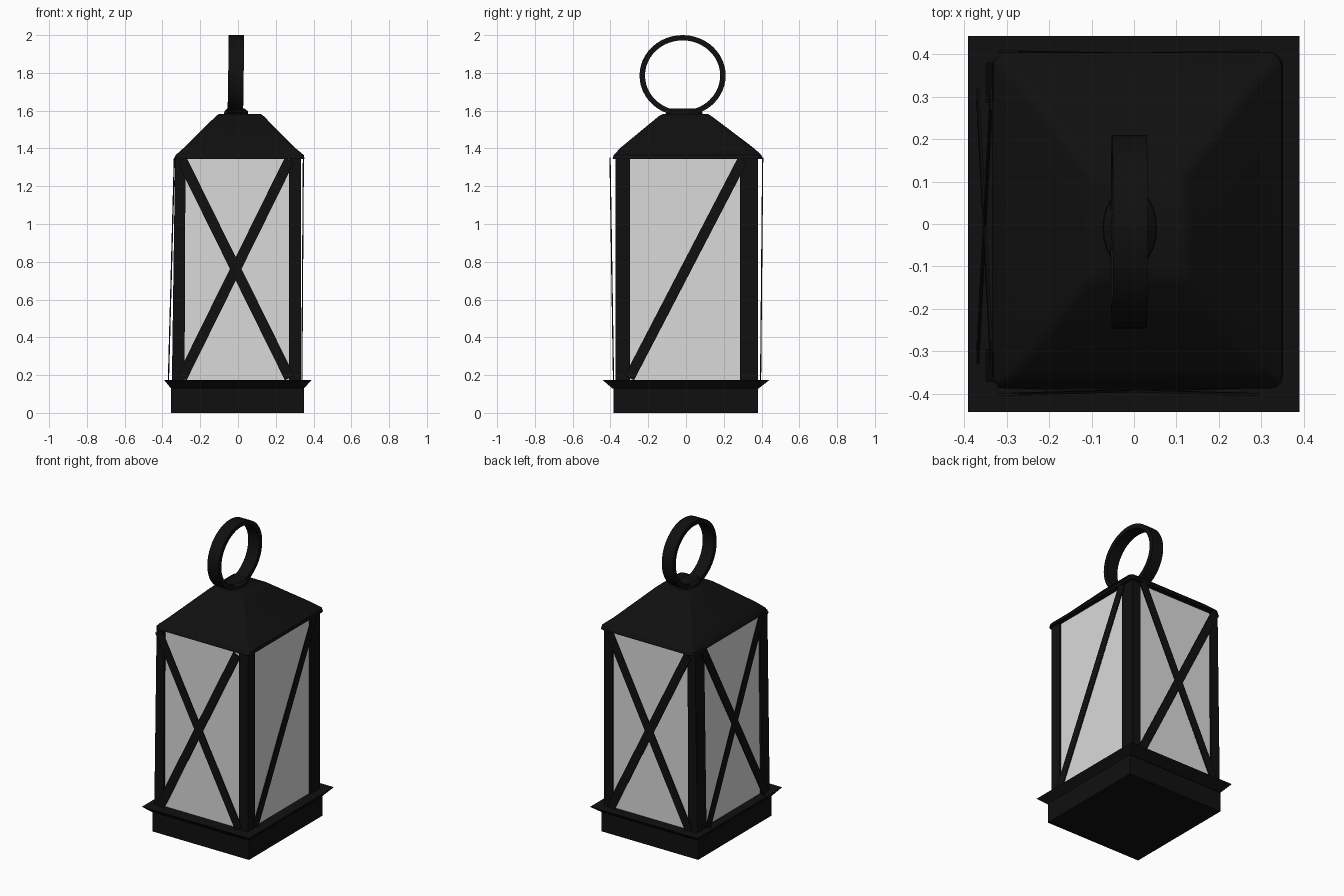
import bpy, bmesh, math
from mathutils import Vector

if "Cube" in bpy.data.objects:
    bpy.data.objects.remove(bpy.data.objects["Cube"])


def material(name, v):
    m = bpy.data.materials.new(name)
    m.diffuse_color = (v, v, v, 1)
    m.use_nodes = True
    m.node_tree.nodes["Principled BSDF"].inputs["Base Color"].default_value = m.diffuse_color
    return m


BLACK = material("black metal", 0.005)
GLASS = material("frosted pane", 0.7)


def finish(name, bm, mat, smooth=False):
    bmesh.ops.recalc_face_normals(bm, faces=bm.faces)
    me = bpy.data.meshes.new(name)
    bm.to_mesh(me)
    bm.free()
    me.materials.append(mat)
    if smooth:
        for p in me.polygons:
            p.use_smooth = True
        me.set_sharp_from_angle(angle=math.radians(35))
    ob = bpy.data.objects.new(name, me)
    bpy.context.collection.objects.link(ob)
    return ob


def loft(name, rings, mat, smooth=False):
    """Skin closed rings of points and cap both ends."""
    bm = bmesh.new()
    vs = [[bm.verts.new(p) for p in r] for r in rings]
    n = len(vs[0])
    for a, b in zip(vs, vs[1:]):
        for i in range(n):
            j = (i + 1) % n
            bm.faces.new((a[i], a[j], b[j], b[i]))
    bm.faces.new(vs[0])
    bm.faces.new(vs[-1])
    return finish(name, bm, mat, smooth)


def rect(x0, x1, y0, y1, z, r=0.0):
    """Rectangle ring; rounded corners when r > 0."""
    if not r:
        return [(x0, y0, z), (x1, y0, z), (x1, y1, z), (x0, y1, z)]
    pts = []
    for k, (cx, cy) in enumerate([(x1 - r, y1 - r), (x0 + r, y1 - r),
                                  (x0 + r, y0 + r), (x1 - r, y0 + r)]):
        for s in range(4):
            t = math.pi / 2 * (k + s / 3)
            pts.append((cx + r * math.cos(t), cy + r * math.sin(t), z))
    return pts


def ellipse(cx, cy, rx, ry, z, n=24):
    return [(cx + rx * math.cos(2 * math.pi * i / n),
             cy + ry * math.sin(2 * math.pi * i / n), z) for i in range(n)]


# Base block and flared rim
loft("base", [rect(-.355, .35, -.385, .38, 0), rect(-.355, .35, -.385, .38, .14)], BLACK)
loft("base_rim", [rect(-.355, .35, -.39, .385, .13),
                  rect(-.392, .39, -.443, .443, .175)], BLACK)

# Glass body
loft("panes", [rect(-.335, .32, -.36, .37, .17), rect(-.322, .32, -.36, .37, 1.36)], GLASS)

# Corner posts; the left pair leans out slightly at the bottom
for side, (b0, b1), (t0, t1) in (("left", (-.35, -.283), (-.333, -.278)),
                                 ("right", (.27, .333), (.27, .333))):
    for end, y0, y1 in (("front", -.373, -.296), ("back", .286, .381)):
        loft(f"{end}_{side}_post", [rect(b0, b1, y0, y1, .17),
                                    rect(t0, t1, y0, y1, 1.36)], BLACK)


def brace(name, a, b, normal, width=.055, thick=.006):
    """Thin flat bar from a to b lying on a side of the lantern."""
    a, b, n = Vector(a), Vector(b), Vector(normal)
    s = (b - a).normalized().cross(n) * width / 2
    n = n * thick / 2
    loft(name, [[p + s + n, p - s + n, p - s - n, p + s - n] for p in (a, b)], BLACK)


# Diagonal braces: crosses on front, back and left, one bar on the right
Z0, Z1 = .185, 1.34
for k, s in enumerate((1, -1)):
    brace(f"front_brace_{k}", (-.012 - .285 * s, -.384, Z0), (-.012 + .285 * s, -.402, Z1), (0, -1, 0))
    brace(f"back_brace_{k}", (-.012 - .285 * s, .395, Z0), (-.012 + .285 * s, .406, Z1), (0, 1, 0))
    brace(f"left_brace_{k}", (-.368, -.005 - .3 * s, Z0), (-.337, -.005 + .3 * s, Z1), (-1, 0, 0))
brace("right_brace", (.338, -.3, Z0), (.346, .3, Z1), (1, 0, 0))

# Roof with a steep eave and softened top
loft("roof", [rect(-.335, .352, -.388, .405, 1.345, .03),
              rect(-.33, .348, -.383, .4, 1.365, .03),
              rect(-.285, .3, -.345, .355, 1.405, .03),
              rect(-.118, .137, -.145, .137, 1.57, .025),
              rect(-.1, .12, -.12, .115, 1.583, .02)], BLACK, True)

# Handle mount
loft("handle_mount", [ellipse(-.01, -.01, .065, .1, 1.57),
                      ellipse(-.01, -.01, .062, .095, 1.597),
                      ellipse(-.01, -.01, .045, .075, 1.612)], BLACK, True)

# Ring handle: flat band swept round an ellipse in the side plane
bm = bmesh.new()
N = 48
loops = []
for i in range(N):
    c, s = math.cos(2 * math.pi * i / N), math.sin(2 * math.pi * i / N)
    loops.append([bm.verts.new((x + .01 * s * .3, -.018 + ry * c, 1.786 + rz * s))
                  for x, ry, rz in ((-.052, .228, .214), (.03, .228, .214),
                                    (.03, .199, .186), (-.052, .199, .186))])
for i in range(N):
    a, b = loops[i], loops[(i + 1) % N]
    for k in range(4):
        m = (k + 1) % 4
        bm.faces.new((a[k], a[m], b[m], b[k]))
finish("ring_handle", bm, BLACK, True)
